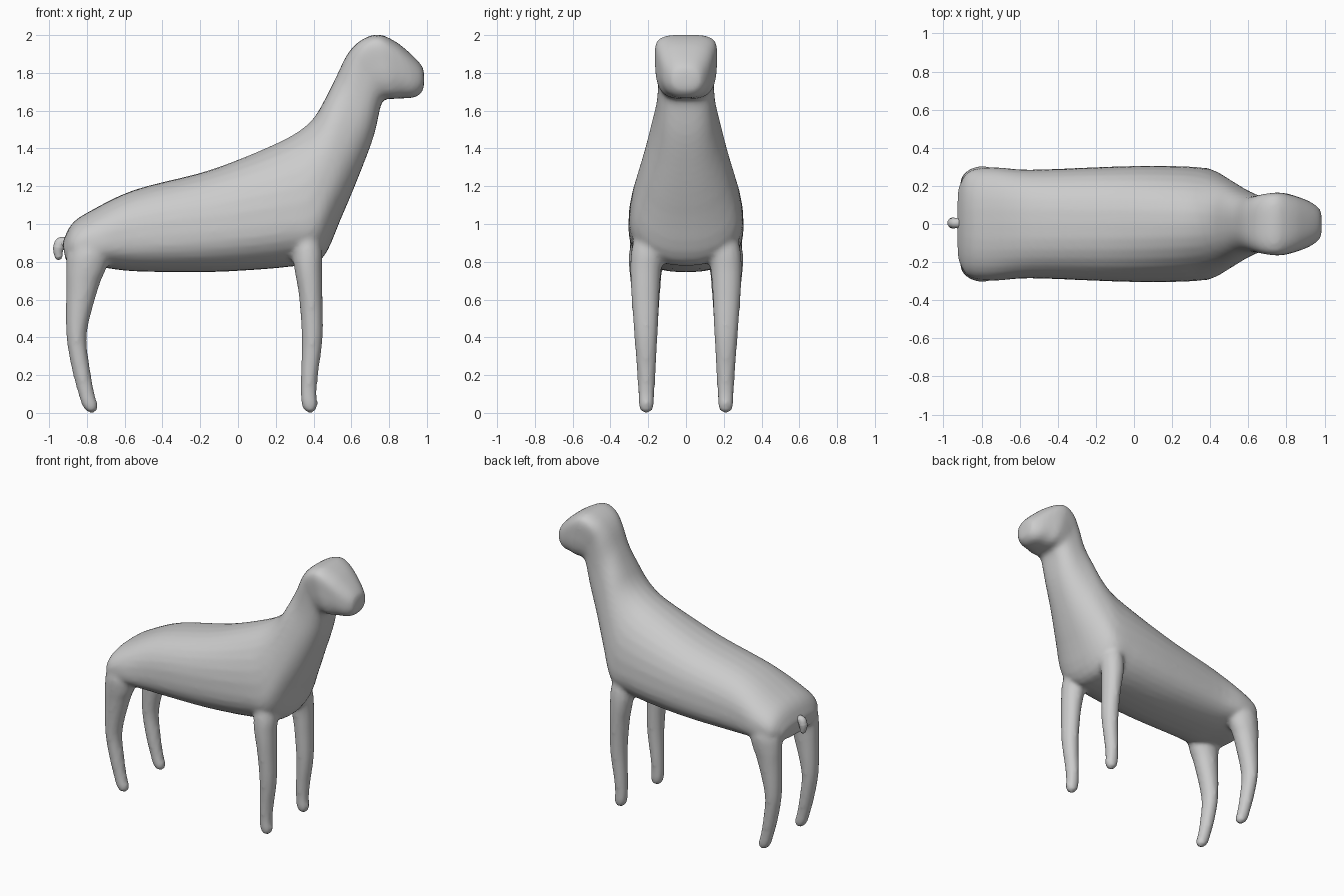
import bpy, bmesh, math
from mathutils import Vector

if "Cube" in bpy.data.objects:
    bpy.data.objects.remove(bpy.data.objects["Cube"])


def spline(rows, steps):
    """Catmull-Rom interpolation of rows of numbers."""
    out = []
    for i in range(len(rows) - 1):
        p0, p1, p2, p3 = (rows[max(0, min(len(rows) - 1, i + k))] for k in (-1, 0, 1, 2))
        for s in range(steps):
            t = s / steps
            out.append([0.5 * (2 * b + (c - a) * t + (2 * a - 5 * b + 4 * c - d) * t * t
                               + (3 * b - a - 3 * c + d) * t ** 3)
                        for a, b, c, d in zip(p0, p1, p2, p3)])
    out.append(list(rows[-1]))
    return out


def loft(bm, rings):
    loops = [[bm.verts.new(p) for p in r] for r in rings]
    n = len(loops[0])
    for a, b in zip(loops, loops[1:]):
        for i in range(n):
            j = (i + 1) % n
            bm.faces.new((a[i], a[j], b[j], b[i]))
    bm.faces.new(loops[0][::-1])
    bm.faces.new(loops[-1])


def spow(v, e):
    return math.copysign(abs(v) ** e, v)


def trunk_ring(row, n=32):
    tx, tz, bx, bz, w, f, e = row
    top, bot = Vector((tx, 0, tz)), Vector((bx, 0, bz))
    mid = bot.lerp(top, f)
    pts = []
    for i in range(n):
        a = 2 * math.pi * i / n
        s, c = spow(math.sin(a), 2 / e), spow(math.cos(a), 2 / e)
        p = mid + ((top - mid) * s if s > 0 else (mid - bot) * s)
        pts.append(p + Vector((0, w * c, 0)))
    return pts


def leg_ring(row, side, n=16):
    x, y, z, rx, ry = row
    return [Vector((x + rx * math.cos(2 * math.pi * i / n),
                    side * (y + ry * math.sin(2 * math.pi * i / n)), z)) for i in range(n)]


# top x, top z, bottom x, bottom z, half width, height of widest point, squareness
TRUNK = [
    (-.93, .90, -.91, .80, .19, .5, 2.5),
    (-.88, 1.00, -.86, .78, .275, .4, 2.5),
    (-.78, 1.07, -.72, .77, .298, .4, 2.5),
    (-.55, 1.18, -.55, .75, .285, .4, 2.5),
    (-.20, 1.27, -.20, .745, .298, .4, 2.4),
    (.00, 1.34, .05, .755, .305, .38, 2.3),
    (.20, 1.425, .28, .775, .303, .35, 2.2),
    (.32, 1.49, .44, .81, .288, .33, 2.2),
    (.40, 1.56, .55, 1.04, .237, .4, 2.3),
    (.46, 1.66, .65, 1.28, .188, .5, 2.4),
    (.52, 1.78, .72, 1.47, .155, .5, 2.5),
    (.58, 1.90, .757, 1.63, .148, .6, 2.9),
    (.65, 1.972, .78, 1.66, .158, .7, 3.4),
    (.74, 2.003, .82, 1.662, .165, .72, 3.4),
    (.83, 1.968, .87, 1.665, .147, .65, 2.9),
    (.91, 1.905, .935, 1.67, .118, .55, 2.6),
    (.972, 1.84, .975, 1.70, .080, .5, 2.4),
    (.985, 1.80, .985, 1.74, .040, .5, 2.2),
]
# centre x, centre y, z, radius x, radius y
FRONT_LEG = [
    (.36, .17, 1.00, .06, .09), (.368, .20, .86, .078, .09),
    (.372, .213, .76, .074, .083), (.385, .215, .62, .063, .075),
    (.393, .212, .40, .056, .062), (.378, .21, .20, .046, .049),
    (.374, .21, .10, .043, .043), (.379, .21, .045, .043, .041),
    (.381, .21, .012, .030, .030), (.381, .21, .0, .012, .012),
]
HIND_LEG = [
    (-.78, .17, .98, .09, .08), (-.79, .20, .86, .115, .10),
    (-.805, .213, .76, .106, .088), (-.825, .213, .66, .086, .078),
    (-.855, .212, .42, .055, .062), (-.833, .21, .24, .049, .051),
    (-.802, .21, .10, .043, .043), (-.785, .21, .045, .043, .041),
    (-.777, .21, .012, .030, .030), (-.775, .21, .0, .012, .012),
]

# Trunk, neck, head and four legs fused into one smooth skin
bm = bmesh.new()
loft(bm, [trunk_ring(r) for r in spline(TRUNK, 4)])
for leg in (FRONT_LEG, HIND_LEG):
    for side in (1, -1):
        loft(bm, [leg_ring(r, side) for r in spline(leg, 4)])
bmesh.ops.recalc_face_normals(bm, faces=bm.faces)
mesh = bpy.data.meshes.new("body_and_legs")
bm.to_mesh(mesh)
bm.free()
body = bpy.data.objects.new("body_and_legs", mesh)
bpy.context.collection.objects.link(body)
fuse = body.modifiers.new("fuse", 'REMESH')
fuse.mode = 'VOXEL'
fuse.voxel_size = 0.015
fuse.use_smooth_shade = True
soften = body.modifiers.new("soften", 'SMOOTH')
soften.factor = 0.5
soften.iterations = 5

# Short curled tail
curve = bpy.data.curves.new("tail", 'CURVE')
curve.dimensions = '3D'
curve.bevel_depth = 0.03
curve.bevel_resolution = 3
curve.use_fill_caps = True
sp = curve.splines.new('BEZIER')
path = [(-.89, .87, 1), (-.935, .905, .9), (-.95, .875, 1), (-.948, .825, .7), (-.943, .812, .3)]
sp.bezier_points.add(len(path) - 1)
for bp, (x, z, r) in zip(sp.bezier_points, path):
    bp.co = (x, 0.005, z)
    bp.radius = r
    bp.handle_left_type = bp.handle_right_type = 'AUTO'
tail = bpy.data.objects.new("tail", curve)
bpy.context.collection.objects.link(tail)
